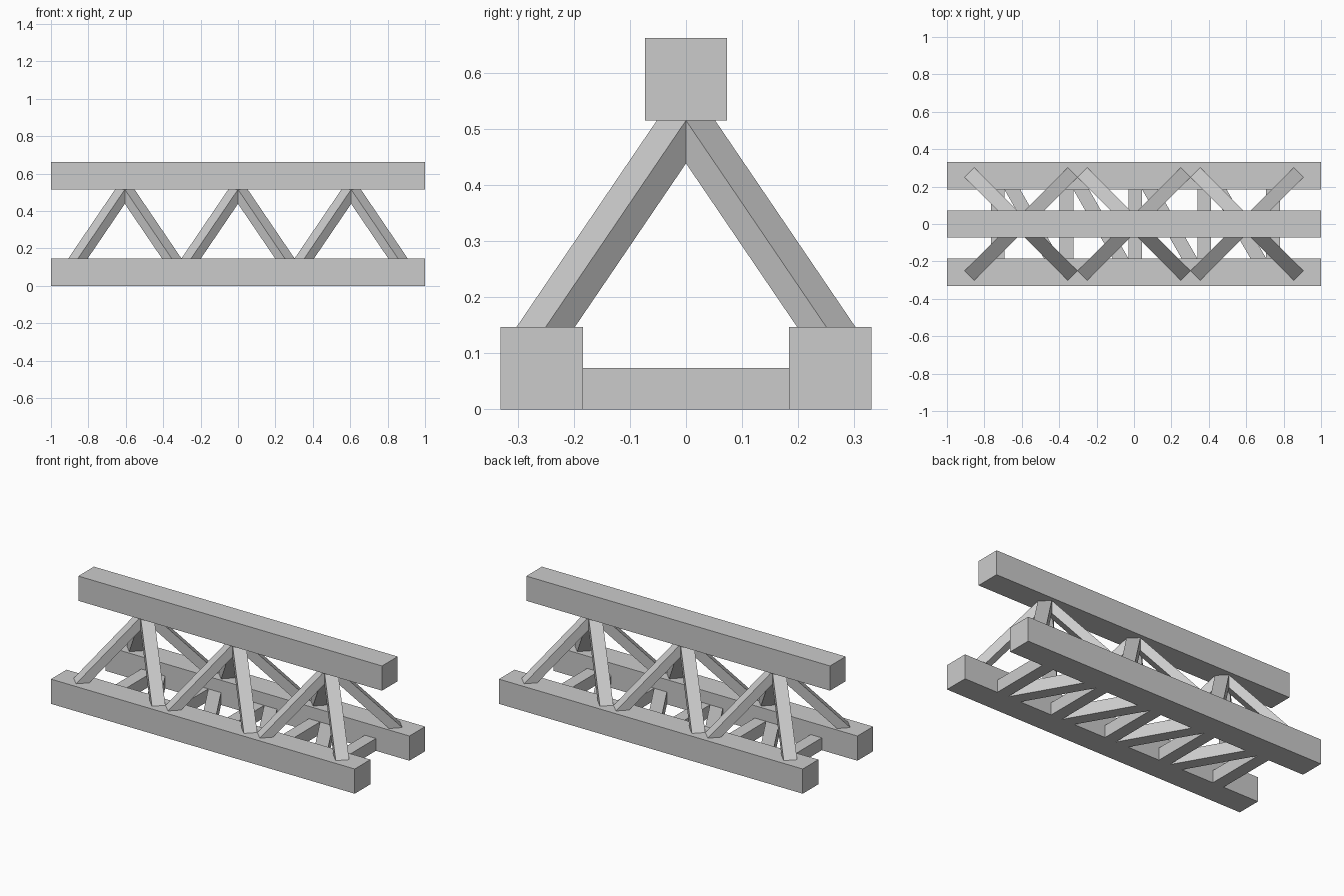
import bpy, bmesh
from mathutils import Vector

cube = bpy.data.objects.get("Cube")
if cube:
    bpy.data.objects.remove(cube, do_unlink=True)

grey = bpy.data.materials.new("truss_grey")
grey.use_nodes = True
colour = (0.6, 0.6, 0.6, 1)
grey.diffuse_color = colour
grey.node_tree.nodes["Principled BSDF"].inputs["Base Color"].default_value = colour


def prism(name, section, start, sweep):
    """Sweep a planar section along a vector, keeping both ends parallel."""
    bm = bmesh.new()
    base = bm.faces.new([bm.verts.new(Vector(start) + Vector(p)) for p in section])
    extruded = bmesh.ops.extrude_face_region(bm, geom=[base], use_keep_orig=True)
    top = [v for v in extruded["geom"] if isinstance(v, bmesh.types.BMVert)]
    bmesh.ops.translate(bm, verts=top, vec=sweep)
    bmesh.ops.recalc_face_normals(bm, faces=bm.faces)
    mesh = bpy.data.meshes.new(name)
    bm.to_mesh(mesh)
    bm.free()
    mesh.materials.append(grey)
    obj = bpy.data.objects.new(name, mesh)
    bpy.context.collection.objects.link(obj)
    return obj


CHORD = 0.147          # chord thickness
HALF = CHORD / 2
BAR = CHORD / 2        # brace thickness
HEIGHT = 0.662
SIDE = 0.257           # lower chord offset from the middle
INNER = SIDE - HALF    # inner face of the lower chords

# Three long chords
square = [(0, -HALF, 0), (0, HALF, 0), (0, HALF, CHORD), (0, -HALF, CHORD)]
for name, y, z in (("top_chord", 0, HEIGHT - CHORD),
                   ("front_bottom_chord", -SIDE, 0),
                   ("back_bottom_chord", SIDE, 0)):
    prism(name, square, (-1, y, z), (2, 0, 0))

# Pyramids of four slanted struts meeting under the top chord
D = BAR / 2 ** 0.5
diamond = [(D, 0, 0), (0, D, 0), (-D, 0, 0), (0, -D, 0)]
SPREAD = 0.25
for apex in (-0.605, 0, 0.605):
    for sx in (-1, 1):
        for sy in (-1, 1):
            prism("slanted_strut", diamond,
                  (apex + sx * SPREAD, sy * SPREAD, CHORD),
                  (-sx * SPREAD, -sy * SPREAD, HEIGHT - 2 * CHORD))


def floor_bar(name, x_back, x_front, width):
    """Bar between the lower chords, given the x of its left edge at each end."""
    section = [(0, 0, 0), (width, 0, 0), (width, 0, BAR), (0, 0, BAR)]
    prism(name, section, (x_back, INNER, 0), (x_front - x_back, -2 * INNER, 0))


# Floor lattice: straight cross bars with a diagonal filling each bay
PITCH = 0.368
DIAGONAL = 0.084
for i in range(5):
    left = 0.007 + (i - 2) * PITCH - BAR / 2
    floor_bar("cross_bar", left, left, BAR)
    if i < 4:
        floor_bar("diagonal_bar", left + BAR, left + PITCH - DIAGONAL, DIAGONAL)
